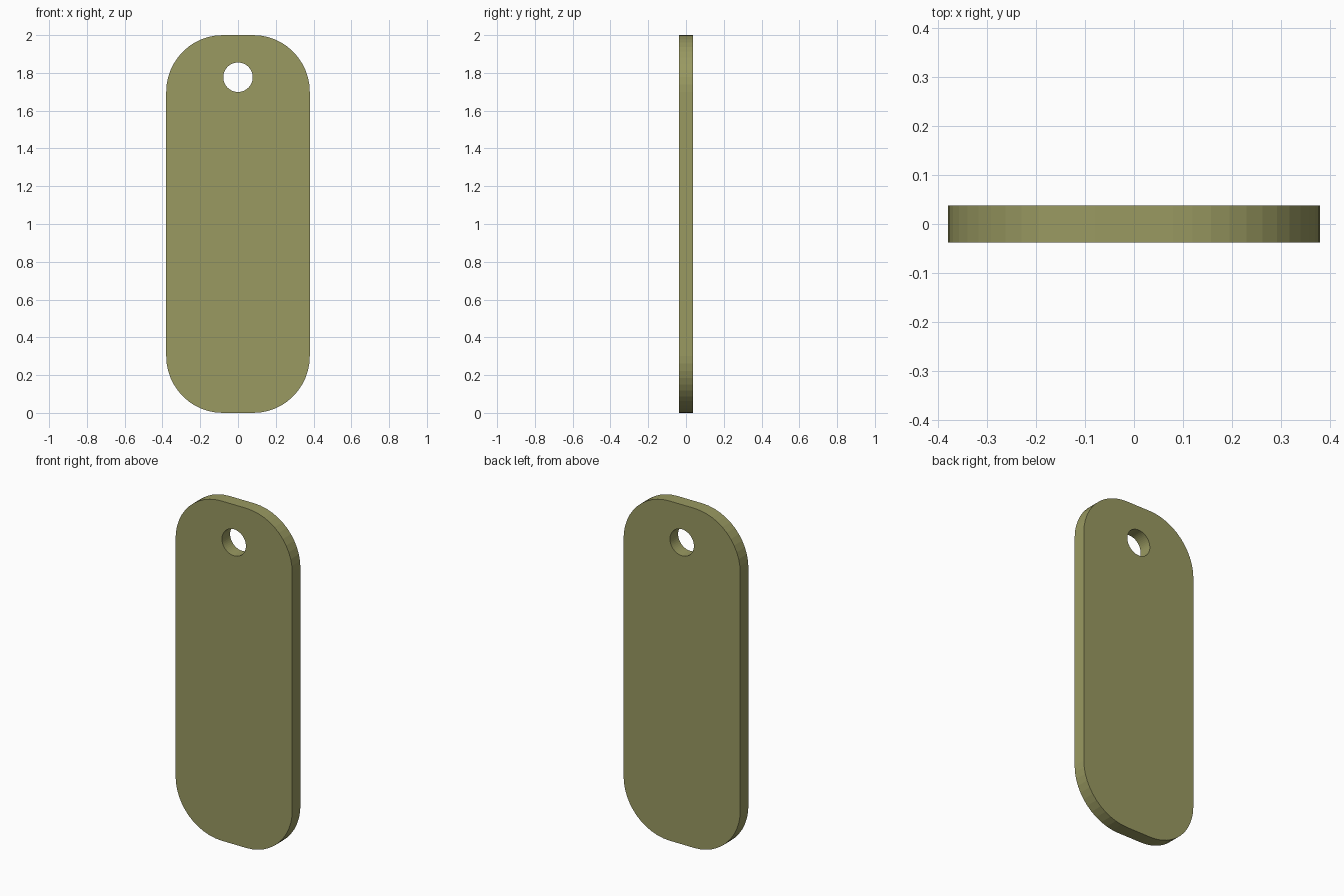
import bpy, bmesh
from math import sin, cos, pi, radians

if "Cube" in bpy.data.objects:
    bpy.data.objects.remove(bpy.data.objects["Cube"])

HALF_W, HEIGHT, HALF_T, CORNER = 0.38, 2.0, 0.038, 0.30
HOLE_Z, HOLE_R = 1.777, 0.078


def arc(cx, cz, r, start, sweep, steps):
    return [(cx + r * cos(start + sweep * i / steps),
             cz + r * sin(start + sweep * i / steps)) for i in range(steps + 1)]


def add_loop(curve, points):
    spline = curve.splines.new('POLY')
    spline.points.add(len(points) - 1)
    for p, (x, z) in zip(spline.points, points):
        p.co = (x, z, 0, 1)
    spline.use_cyclic_u = True


# Rounded outline, one quarter arc per corner
dx = HALF_W - CORNER
centres = [(dx, HEIGHT - CORNER), (-dx, HEIGHT - CORNER), (-dx, CORNER), (dx, CORNER)]
outline = []
for i, (cx, cz) in enumerate(centres):
    outline += arc(cx, cz, CORNER, i * pi / 2, pi / 2, 12)

# Filled profile with the hanging hole, extruded to thickness
curve = bpy.data.curves.new("tag_plate", 'CURVE')
curve.dimensions = '2D'
curve.fill_mode = 'BOTH'
curve.extrude = HALF_T
add_loop(curve, outline)
add_loop(curve, arc(0, HOLE_Z, HOLE_R, 0, 2 * pi, 48)[:-1])

plate = bpy.data.objects.new("tag_plate", curve)
bpy.context.collection.objects.link(plate)
plate.rotation_euler.x = radians(90)
bpy.context.view_layer.objects.active = plate
plate.select_set(True)
bpy.ops.object.convert(target='MESH')
plate = bpy.context.object
bpy.ops.object.transform_apply(rotation=True)

# Weld the faces to the rim
bm = bmesh.new()
bm.from_mesh(plate.data)
bmesh.ops.remove_doubles(bm, verts=bm.verts, dist=1e-5)
bmesh.ops.recalc_face_normals(bm, faces=bm.faces)
for f in bm.faces:
    f.smooth = False
bm.to_mesh(plate.data)
bm.free()

# Olive finish
mat = bpy.data.materials.new("olive")
mat.diffuse_color = (0.32, 0.32, 0.12, 1)
mat.use_nodes = True
mat.node_tree.nodes["Principled BSDF"].inputs["Base Color"].default_value = mat.diffuse_color
plate.data.materials.clear()
plate.data.materials.append(mat)
